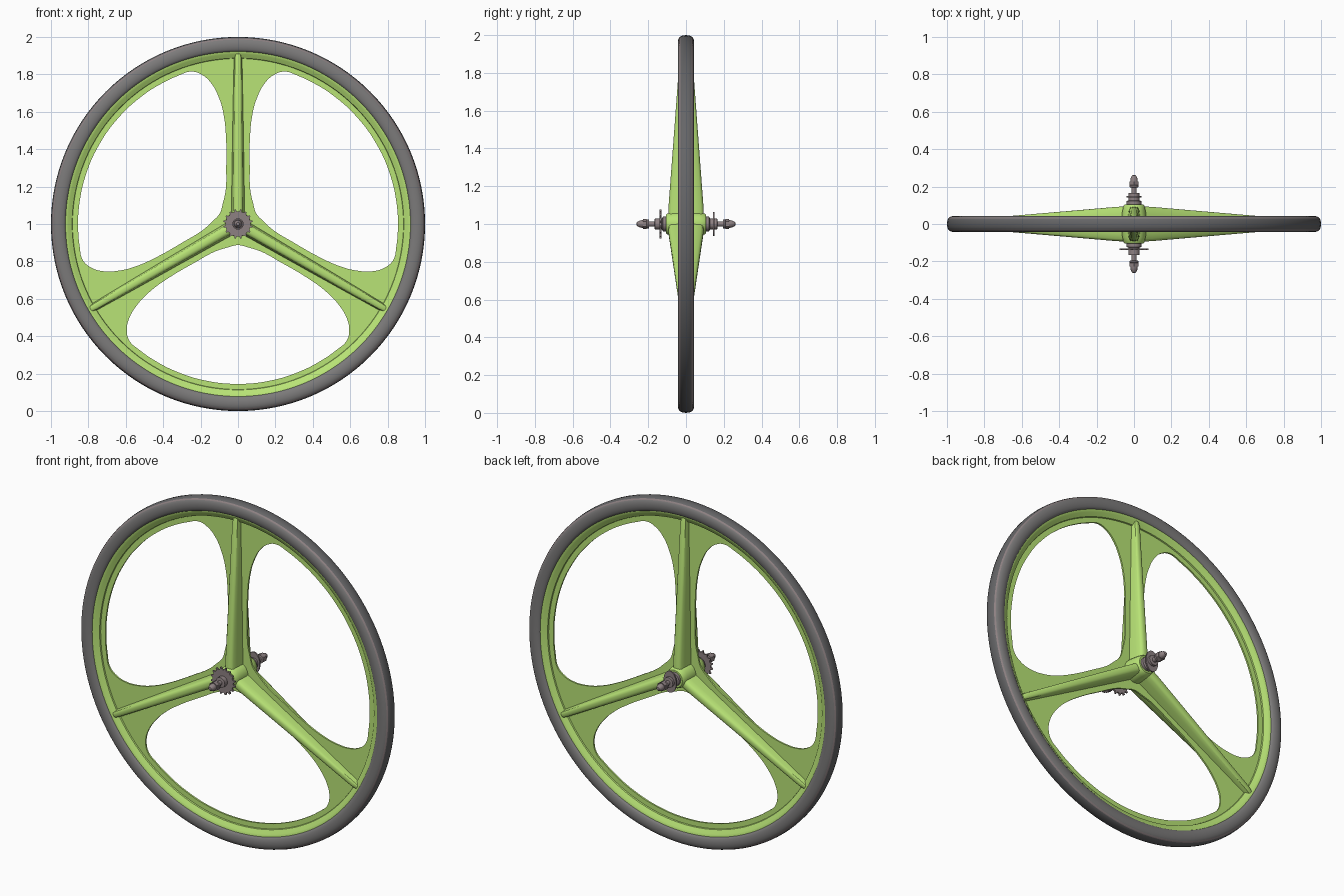
import bpy, bmesh, math
from mathutils import Matrix, Vector

cube = bpy.data.objects.get("Cube")
if cube:
    bpy.data.objects.remove(cube)

CENTRE = Vector((0, 0, 1))
TAU = math.tau


def material(name, rgb):
    m = bpy.data.materials.new(name)
    m.use_nodes = True
    m.diffuse_color = (*rgb, 1)
    m.node_tree.nodes["Principled BSDF"].inputs["Base Color"].default_value = (*rgb, 1)
    return m


green = material("lime green paint", (0.48, 0.77, 0.18))
tread = material("dark grey tread", (0.13, 0.13, 0.135))
sidewall = material("grey sidewall", (0.2, 0.195, 0.195))
steel = material("brownish steel", (0.27, 0.22, 0.225))


def finish(name, bm, mat, angle=35):
    bmesh.ops.remove_doubles(bm, verts=bm.verts, dist=1e-5)
    bmesh.ops.recalc_face_normals(bm, faces=bm.faces)
    mesh = bpy.data.meshes.new(name)
    bm.to_mesh(mesh)
    bm.free()
    return place(name, mesh, mat, angle)


def place(name, mesh, mat, angle=35):
    mesh.materials.clear()
    mesh.materials.append(mat)
    ob = bpy.data.objects.new(name, mesh)
    ob.location = CENTRE
    bpy.context.collection.objects.link(ob)
    bpy.ops.object.select_all(action='DESELECT')
    ob.select_set(True)
    bpy.context.view_layer.objects.active = ob
    bpy.ops.object.shade_smooth_by_angle(angle=math.radians(angle))
    return ob


def both_sides(half):
    """Mirror a (radius, y) profile in y, skipping points on the mid-plane."""
    return half + [(r, -y) for r, y in reversed(half) if y]


def lathe(name, profile, mat, closed=False, steps=32):
    """Spin (radius, y) points around the axle."""
    bm = bmesh.new()
    vs = [bm.verts.new((r, y, 0)) for r, y in profile]
    pairs = list(zip(vs, vs[1:])) + ([(vs[-1], vs[0])] if closed else [])
    edges = [bm.edges.new(p) for p in pairs]
    bmesh.ops.spin(bm, geom=vs + edges, cent=(0, 0, 0), axis=(0, 1, 0),
                   angle=TAU, steps=steps, use_merge=True)
    return finish(name, bm, mat)


def extrude_outline(name, outline, y0, y1, mat):
    """Extrude an (x, z) outline along y."""
    bm = bmesh.new()
    face = bm.faces.new([bm.verts.new((x, y0, z)) for x, z in outline])
    top = bmesh.ops.extrude_face_region(bm, geom=[face])["geom"]
    bmesh.ops.translate(bm, vec=(0, y1 - y0, 0),
                        verts=[v for v in top if isinstance(v, bmesh.types.BMVert)])
    return finish(name, bm, mat, 25)


# Tyre: dark tread, thin brown edge band, grey sidewalls
half_tyre = [(0.92, 0.026), (0.924, 0.034), (0.934, 0.04), (0.95, 0.043), (0.962, 0.043),
             (0.976, 0.041), (0.986, 0.036), (0.993, 0.03), (0.998, 0.017), (1, 0)]
tyre = lathe("tyre", both_sides(half_tyre), sidewall, closed=True, steps=128)
tyre.data.materials.append(steel)
tyre.data.materials.append(tread)
for p in tyre.data.polygons:
    r = math.hypot(p.center.x, p.center.z)
    p.material_index = 2 if r > 0.993 else 1 if r > 0.985 else 0

# Rim channel
half_rim = [(0.935, 0.03), (0.92, 0.03), (0.908, 0.025), (0.893, 0.015),
            (0.887, 0.012), (0.884, 0.003)]
lathe("rim", both_sides(half_rim), green, closed=True, steps=128)


# Thin web: a filled disc with three rounded openings
def add_loop(curve, points):
    s = curve.splines.new('BEZIER')
    s.bezier_points.add(len(points) - 1)
    for bp, (x, z) in zip(s.bezier_points, points):
        bp.co = (x, z, 0)
        bp.handle_left_type = bp.handle_right_type = 'AUTO'
    s.use_cyclic_u = True
    s.resolution_u = 6


def polar(r, deg):
    """Point at an angle measured from the spoke axis."""
    return Vector((r * math.sin(math.radians(deg)), r * math.cos(math.radians(deg))))


edge = [(0.08, 0.115), (0.066, 0.18), (0.063, 0.3), (0.064, 0.46), (0.076, 0.58),
        (0.1, 0.67), (0.145, 0.755), (0.195, 0.799), (0.25, 0.815)]
half = [Vector(p) for p in edge] + [polar(0.855, d) for d in (22, 29, 37, 48)]
axis = polar(1, 60)
other = [2 * p.dot(axis) * axis - p for p in reversed(half)]
opening = [polar(0.113, 60)] + half + [polar(0.855, 60)] + other

web = bpy.data.curves.new("web_outline", 'CURVE')
web.dimensions = '2D'
web.fill_mode = 'BOTH'
web.extrude = 0.005
add_loop(web, [polar(0.9, d) for d in range(0, 360, 15)])
for k in range(3):
    turn = Matrix.Rotation(k * TAU / 3, 2)
    add_loop(web, [turn @ p for p in opening])
helper = bpy.data.objects.new("web_outline", web)
bpy.context.collection.objects.link(helper)
bpy.context.view_layer.update()
mesh = bpy.data.meshes.new_from_object(
    helper.evaluated_get(bpy.context.evaluated_depsgraph_get()))
bpy.data.objects.remove(helper)
mesh.transform(Matrix.Rotation(math.pi / 2, 4, 'X'))
mesh.name = "web"
place("web", mesh, green)

# Tapered spoke ribs, (distance, half width, half depth)
STATIONS = [(0, 0.038, 0.094), (0.1, 0.035, 0.092), (0.5, 0.029, 0.062),
            (0.88, 0.022, 0.034), (0.91, 0.018, 0.026)]
QUARTER = [(1, 0.1), (0.85, 0.55), (0.74, 0.85), (0.52, 0.96), (0.2, 1)]
upper = QUARTER + [(-x, y) for x, y in reversed(QUARTER)]
section = upper + [(-x, -y) for x, y in upper]
for k in range(3):
    bm = bmesh.new()
    rings = [[bm.verts.new((x * w, y * h, d)) for x, y in section]
             for d, w, h in STATIONS]
    for a, b in zip(rings, rings[1:]):
        for i in range(len(section)):
            j = (i + 1) % len(section)
            bm.faces.new((a[i], a[j], b[j], b[i]))
    bm.faces.new(rings[0])
    bm.faces.new(rings[-1])
    bmesh.ops.rotate(bm, verts=bm.verts, cent=(0, 0, 0),
                     matrix=Matrix.Rotation(k * TAU / 3, 3, 'Y'))
    finish(f"spoke_{k + 1}", bm, green)

# Hub shell
half_hub = [(0, 0.105), (0.05, 0.105), (0.056, 0.098), (0.062, 0.07), (0.068, 0.02)]
lathe("hub_shell", both_sides(half_hub), green)

# Axle ends: bearing collar, lock nut, threaded axle and domed cap nut
axle = [(0.04, 0.1), (0.04, 0.122), (0.03, 0.126), (0.03, 0.165), (0.014, 0.167),
        (0.014, 0.195), (0.025, 0.197), (0.025, 0.207), (0.02, 0.21), (0.02, 0.235),
        (0.016, 0.25), (0.009, 0.26), (0, 0.263)]
for side, name in ((-1, "front"), (1, "back")):
    lathe(f"{name}_axle_end", [(r, side * y) for r, y in axle], steel, steps=24)
    nut = [polar(0.027, 60 * i) for i in range(6)]
    extrude_outline(f"{name}_axle_nut", nut, side * 0.208, side * 0.228, steel)

# Sprocket on the front, oval washer on the back
TEETH = 16
teeth = [polar(r, (i + o) * 360 / TEETH) for i in range(TEETH)
         for o, r in ((0, 0.066), (0.25, 0.068), (0.4, 0.079), (0.6, 0.079), (0.75, 0.068))]
extrude_outline("sprocket", teeth, -0.14, -0.13, steel)
washer = [Vector((p.x * 0.65, p.y)) for p in (polar(0.063, 15 * i) for i in range(24))]
extrude_outline("back_washer", washer, 0.142, 0.15, steel)
